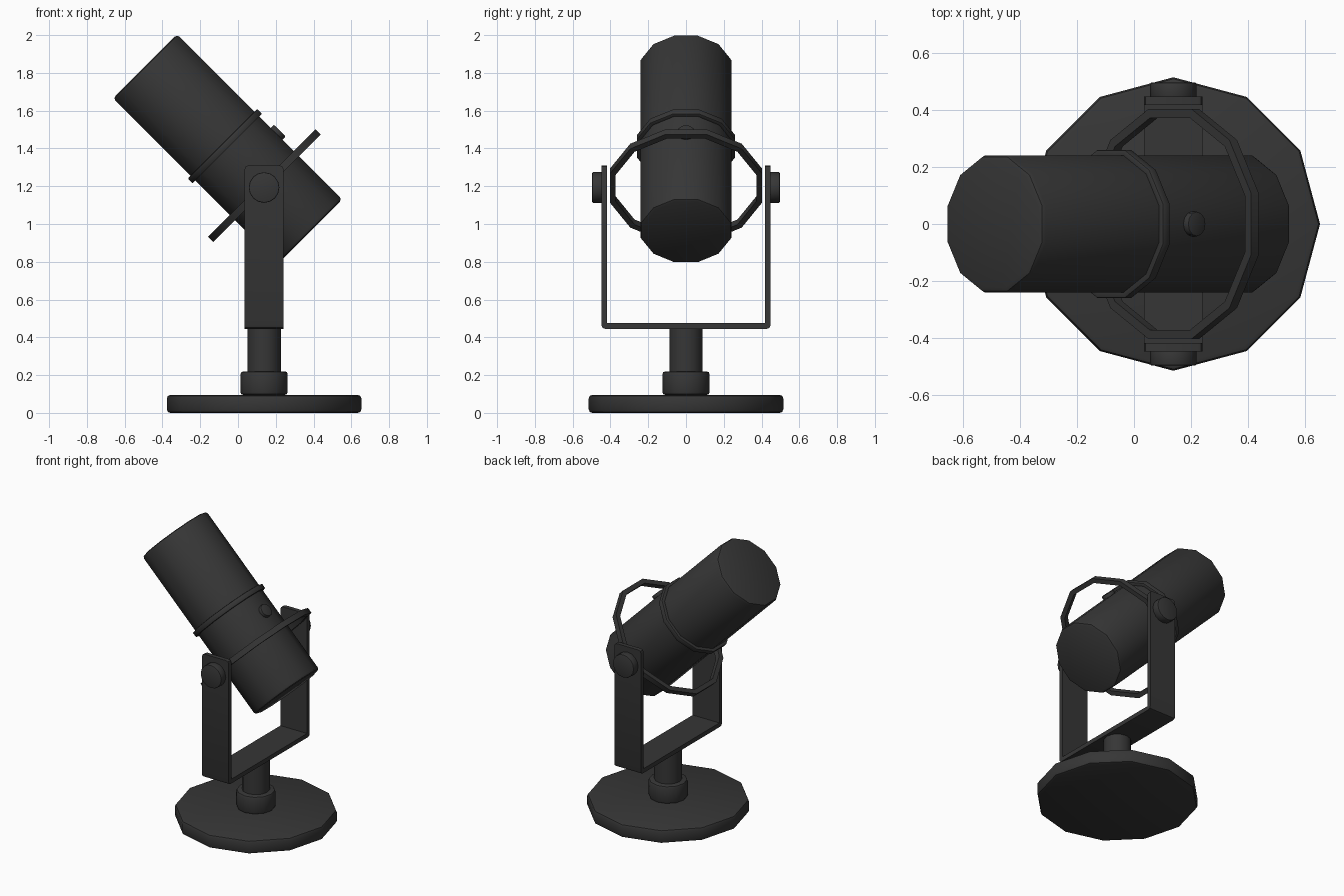
import bpy, bmesh, math
from mathutils import Matrix, Vector

if "Cube" in bpy.data.objects:
    bpy.data.objects.remove(bpy.data.objects["Cube"])

mat = bpy.data.materials.new("charcoal_black")
mat.diffuse_color = (0.037, 0.037, 0.037, 1)
mat.use_nodes = True
mat.node_tree.nodes["Principled BSDF"].inputs["Base Color"].default_value = mat.diffuse_color

PX = 0.138                       # x of the stand's axis
MIC = Vector((-0.055, 0, 1.3975))  # middle of the tilted body
TILT = Matrix.Rotation(math.radians(-45), 4, 'Y')
C15 = math.cos(math.radians(15))


def finish(name, bm, matrix, bevel=0.0, smooth=True):
    bmesh.ops.recalc_face_normals(bm, faces=bm.faces)
    if bevel:
        edges = [e for e in bm.edges if e.calc_face_angle(0) > math.radians(50)]
        bmesh.ops.bevel(bm, geom=edges, offset=bevel, segments=2, profile=0.5,
                        affect='EDGES')
    me = bpy.data.meshes.new(name)
    bm.to_mesh(me)
    bm.free()
    me.transform(matrix)
    me.materials.append(mat)
    ob = bpy.data.objects.new(name, me)
    bpy.context.collection.objects.link(ob)
    if smooth:
        bpy.ops.object.select_all(action='DESELECT')
        ob.select_set(True)
        bpy.context.view_layer.objects.active = ob
        bpy.ops.object.shade_smooth_by_angle(angle=math.radians(40))
    return ob


def cylinder(name, r, z0, z1, matrix, sides=12, turn=0, bevel=0.0):
    bm = bmesh.new()
    m = Matrix.Translation((0, 0, (z0 + z1) / 2)) @ Matrix.Rotation(math.radians(turn), 4, 'Z')
    # cone segments start at +y; a 12-gon therefore also has a corner on +x
    bmesh.ops.create_cone(bm, cap_ends=True, segments=sides, radius1=r, radius2=r,
                          depth=z1 - z0, matrix=m)
    return finish(name, bm, matrix, bevel)


def ring(name, r_out, r_in, height, matrix, bevel=0.0):
    bm = bmesh.new()
    section = [(r_in, -height / 2), (r_out, -height / 2), (r_out, height / 2), (r_in, height / 2)]
    loops = []
    for i in range(12):
        a = math.radians(15 + 30 * i)
        loops.append([bm.verts.new((r * math.cos(a), r * math.sin(a), z)) for r, z in section])
    for i in range(12):
        p, q = loops[i], loops[(i + 1) % 12]
        for k in range(4):
            bm.faces.new((p[k], q[k], q[(k + 1) % 4], p[(k + 1) % 4]))
    return finish(name, bm, matrix, bevel)


def on_axis(t):
    return Matrix.Translation(MIC) @ TILT @ Matrix.Translation((0, 0, t))


# Stand: base, collar and stem
stand = Matrix.Translation((PX, 0, 0))
cylinder("base", 0.515, 0.0, 0.095, stand, bevel=0.018)
cylinder("stem_collar", 0.125, 0.095, 0.22, stand, bevel=0.015)
cylinder("stem", 0.0885, 0.2, 0.446, stand)

# U-shaped bracket, extruded along x
Y, T, ZB, ZT, W = 0.448, 0.03, 0.445, 1.31, 0.103
prof = [(-Y, ZT), (-Y, ZB), (Y, ZB), (Y, ZT), (Y - T, ZT), (Y - T, ZB + T),
        (-Y + T, ZB + T), (-Y + T, ZT)]
bm = bmesh.new()
face = bm.faces.new([bm.verts.new((-W, y, z)) for y, z in prof])
ext = bmesh.ops.extrude_face_region(bm, geom=[face])
bmesh.ops.translate(bm, vec=(2 * W, 0, 0),
                    verts=[v for v in ext["geom"] if isinstance(v, bmesh.types.BMVert)])
corners = []
for e in bm.edges:
    a, b = (v.co for v in e.verts)
    leg_top = min(a.z, b.z) > ZT - 0.001 and abs(a.x - b.x) < 0.001
    outer_low = max(a.z, b.z) < ZB + 0.001 and abs(a.y - b.y) < 0.001
    if leg_top or outer_low:
        corners.append(e)
bmesh.ops.bevel(bm, geom=corners, offset=0.02, segments=2, profile=0.5, affect='EDGES')
finish("bracket", bm, stand)

# Knobs on both sides of the bracket
for s, side in ((-1, "front"), (1, "back")):
    m = Matrix.Translation((PX, 0, 1.193)) @ Matrix.Rotation(math.radians(-90 * s), 4, 'X')
    cylinder("knob_" + side, 0.081, 0.44, 0.497, m, sides=16, bevel=0.006)

# Tilted microphone body with its rings and button
cylinder("microphone_body", 0.24 / C15, -0.618, 0.618, on_axis(0), turn=15, bevel=0.018)
ring("body_band", 0.26 / C15, 0.23 / C15, 0.036, on_axis(0.02), bevel=0.005)
ring("yoke_ring", 0.403 / C15, 0.372 / C15, 0.038, on_axis(-0.275))
cylinder("button", 0.044, 0.22, 0.264,
         on_axis(-0.127) @ Matrix.Rotation(math.radians(90), 4, 'Y'), bevel=0.005)
